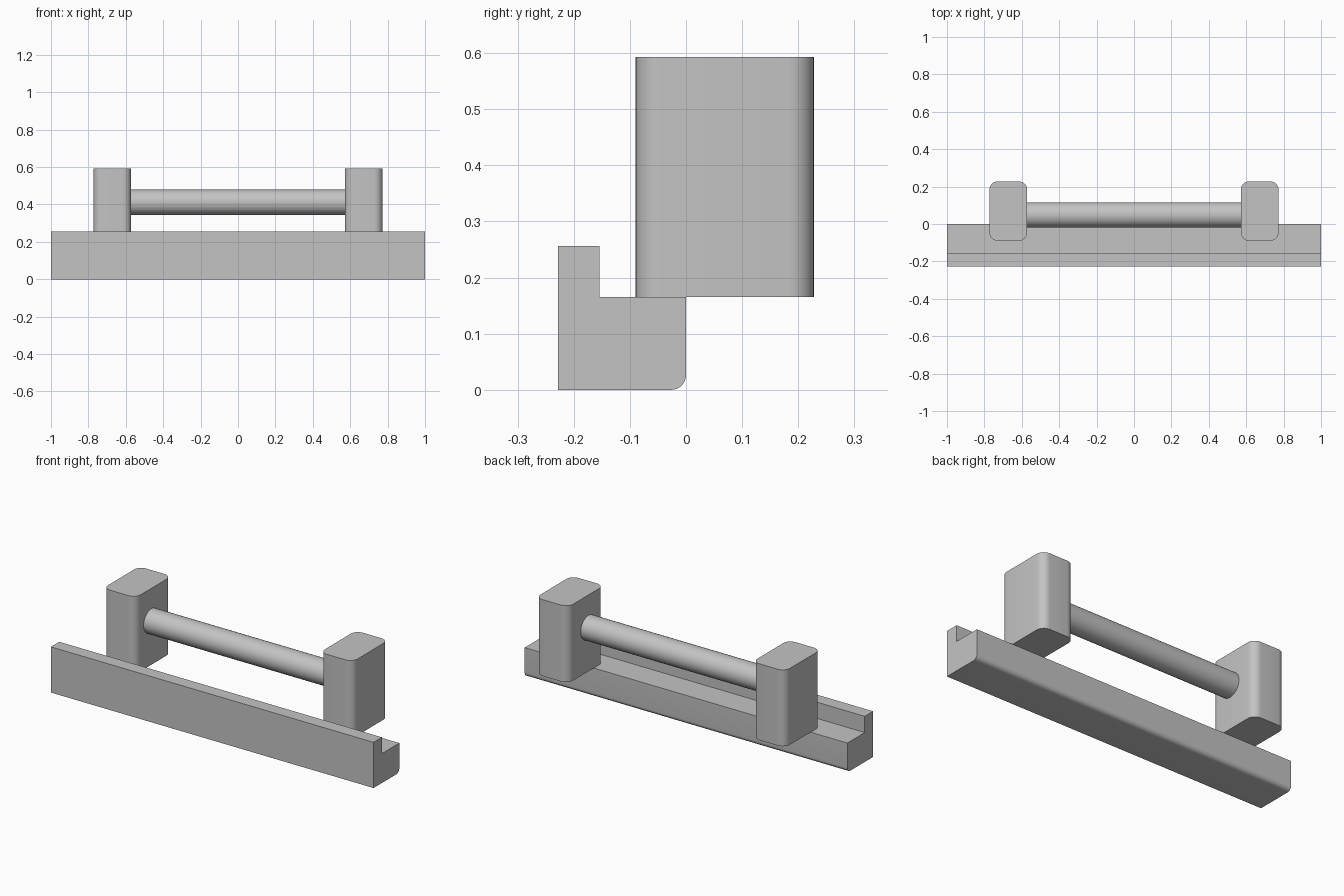
import bpy
import math

cube = bpy.data.objects.get("Cube")
if cube:
    bpy.data.objects.remove(cube, do_unlink=True)

grey = bpy.data.materials.new("light grey")
grey.use_nodes = True
colour = (0.55, 0.55, 0.55, 1)
grey.diffuse_color = colour
grey.node_tree.nodes["Principled BSDF"].inputs["Base Color"].default_value = colour


def arc(cx, cy, r, start, steps=8):
    """Quarter circle of points, counter-clockwise from the start angle."""
    angles = [math.radians(start + 90 * i / steps) for i in range(steps + 1)]
    return [(cx + r * math.cos(a), cy + r * math.sin(a)) for a in angles]


def prism(name, outline, place, low, high):
    """Extrude a closed outline from low to high; place maps (u, v, w) to xyz."""
    n = len(outline)
    verts = [place(u, v, w) for w in (low, high) for u, v in outline]
    faces = [tuple(reversed(range(n))), tuple(range(n, 2 * n))]
    faces += [(i, (i + 1) % n, n + (i + 1) % n, n + i) for i in range(n)]
    mesh = bpy.data.meshes.new(name)
    mesh.from_pydata(verts, [], faces)
    obj = bpy.data.objects.new(name, mesh)
    bpy.context.collection.objects.link(obj)
    finish(obj)


def finish(obj):
    obj.data.materials.append(grey)
    bpy.ops.object.select_all(action="DESELECT")
    obj.select_set(True)
    bpy.context.view_layer.objects.active = obj
    bpy.ops.object.shade_smooth_by_angle(angle=math.radians(30))


# Stepped rail: raised front lip, rounded lower back edge
rail = [(-0.228, 0.0)] + arc(-0.026, 0.026, 0.026, -90)
rail += [(0.0, 0.165), (-0.154, 0.165), (-0.154, 0.256), (-0.228, 0.256)]
prism("rail", rail, lambda u, v, w: (w, u, v), -1, 1)

# Two upright posts with rounded vertical edges
half_x, half_y, r = 0.101, 0.159, 0.045
dx, dy = half_x - r, half_y - r
post = []
for sx, sy, start in ((1, 1, 0), (-1, 1, 90), (-1, -1, 180), (1, -1, 270)):
    post += arc(sx * dx, sy * dy, r, start)
for side, x in (("left", 0.672), ("right", -0.672)):
    prism(side + "_post", post, lambda u, v, w: (u + x, v + 0.069, w), 0.165, 0.593)

# Round bar between the posts
bpy.ops.mesh.primitive_cylinder_add(
    vertices=48, radius=0.068, depth=1.142,
    location=(0, 0.048, 0.411), rotation=(0, math.pi / 2, 0))
bar = bpy.context.object
bar.name = "crossbar"
finish(bar)
